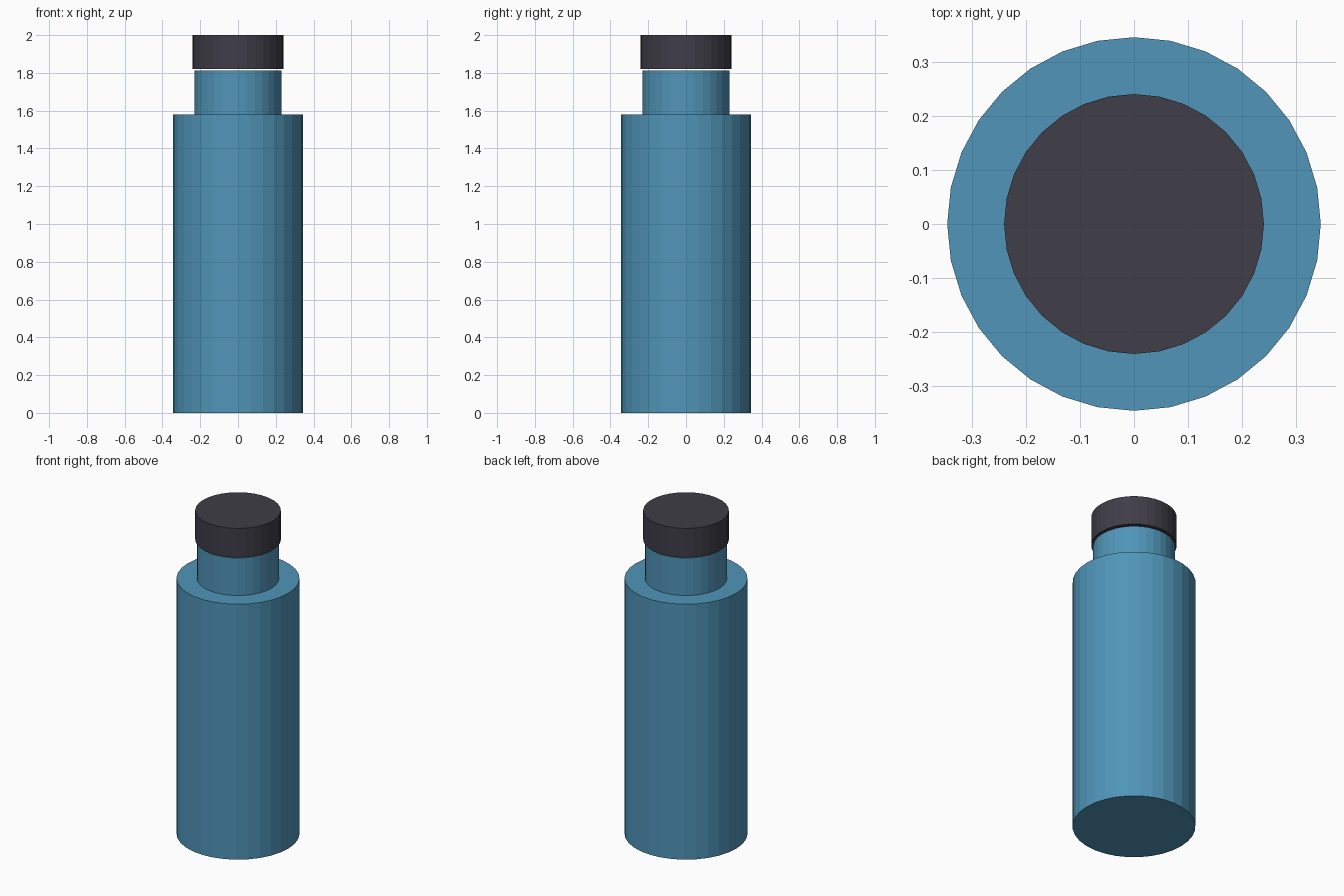
import bpy

if "Cube" in bpy.data.objects:
    bpy.data.objects.remove(bpy.data.objects["Cube"])


def material(name, rgb):
    mat = bpy.data.materials.new(name)
    mat.diffuse_color = (*rgb, 1.0)
    mat.use_nodes = True
    mat.node_tree.nodes["Principled BSDF"].inputs["Base Color"].default_value = mat.diffuse_color
    return mat


def cylinder(name, radius, bottom, top, mat):
    """Flat-shaded 32-sided upright cylinder between two heights."""
    bpy.ops.mesh.primitive_cylinder_add(
        vertices=32, radius=radius, depth=top - bottom,
        location=(0, 0, (bottom + top) / 2))
    obj = bpy.context.object
    obj.name = name
    obj.data.materials.append(mat)
    return obj


blue = material("bottle blue", (0.08, 0.30, 0.48))
charcoal = material("cap charcoal", (0.05, 0.047, 0.063))

# Main bottle body
cylinder("body", 0.345, 0.0, 1.58, blue)
# Narrow neck standing on the shoulder
cylinder("neck", 0.23, 1.58, 1.812, blue)
# Cap, hovering just above the neck
cylinder("cap", 0.24, 1.82, 2.0, charcoal)
